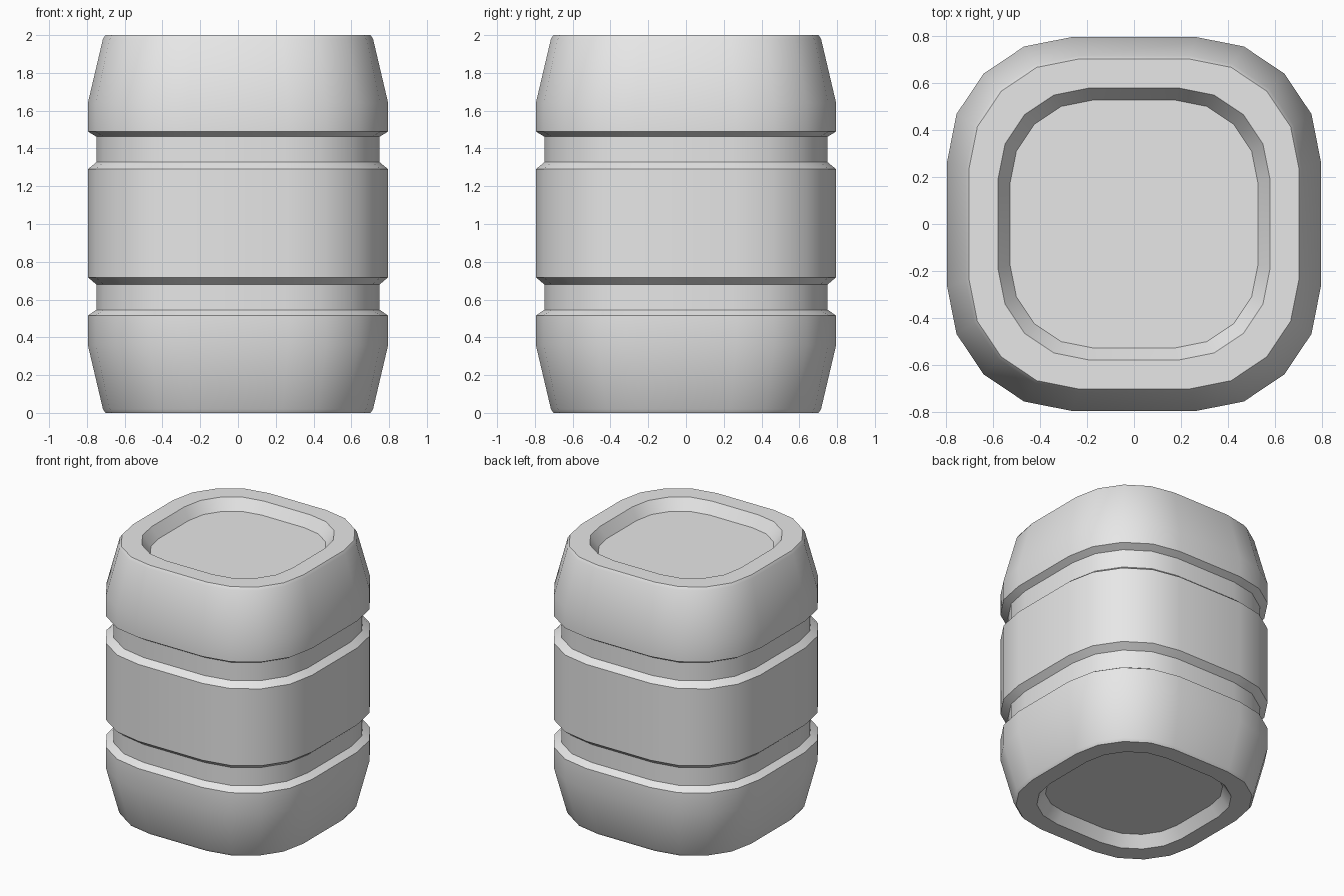
import bpy, bmesh
from math import sin, cos, radians

cube = bpy.data.objects.get("Cube")
if cube:
    bpy.data.objects.remove(cube, do_unlink=True)

grey = bpy.data.materials.new("plain_grey")
grey.use_nodes = True
colour = (0.8, 0.8, 0.8, 1)
grey.diffuse_color = colour
grey.node_tree.nodes["Principled BSDF"].inputs["Base Color"].default_value = colour

# Rounded square outline with half width 1
FLAT = 1 / 3
outline = []
for corner in range(4):
    sx, sy = [(1, 1), (-1, 1), (-1, -1), (1, -1)][corner]
    for step in range(5):
        a = radians(90 * corner + 22.5 * step)
        outline.append((sx * FLAT + (1 - FLAT) * cos(a), sy * FLAT + (1 - FLAT) * sin(a)))

# Half width and height, from the bottom recess up to the top recess
W, G = 0.795, 0.75
profile = [(0.527, 0.08), (0.578, 0), (0.702, 0), (0.715, 0.02),
           (W, 0.36), (W, 0.515), (G, 0.546), (G, 0.68), (W, 0.718),
           (W, 1.29), (G, 1.327), (G, 1.462), (W, 1.49), (W, 1.64),
           (0.715, 1.98), (0.702, 2), (0.578, 2), (0.527, 1.92)]

bm = bmesh.new()
rings = [[bm.verts.new((x * r, y * r, z)) for x, y in outline] for r, z in profile]
n = len(outline)
for low, high in zip(rings, rings[1:]):
    for i in range(n):
        j = (i + 1) % n
        bm.faces.new((low[i], low[j], high[j], high[i]))

# Recess floors
bm.faces.new(rings[0][::-1])
bm.faces.new(rings[-1])
bmesh.ops.recalc_face_normals(bm, faces=bm.faces)

mesh = bpy.data.meshes.new("barrel_body")
bm.to_mesh(mesh)
bm.free()
mesh.materials.append(grey)
barrel = bpy.data.objects.new("barrel_body", mesh)
bpy.context.collection.objects.link(barrel)

# Smooth rounded corners, sharp grooves and rims
bpy.ops.object.select_all(action="DESELECT")
barrel.select_set(True)
bpy.context.view_layer.objects.active = barrel
bpy.ops.object.shade_smooth_by_angle(angle=radians(30))
